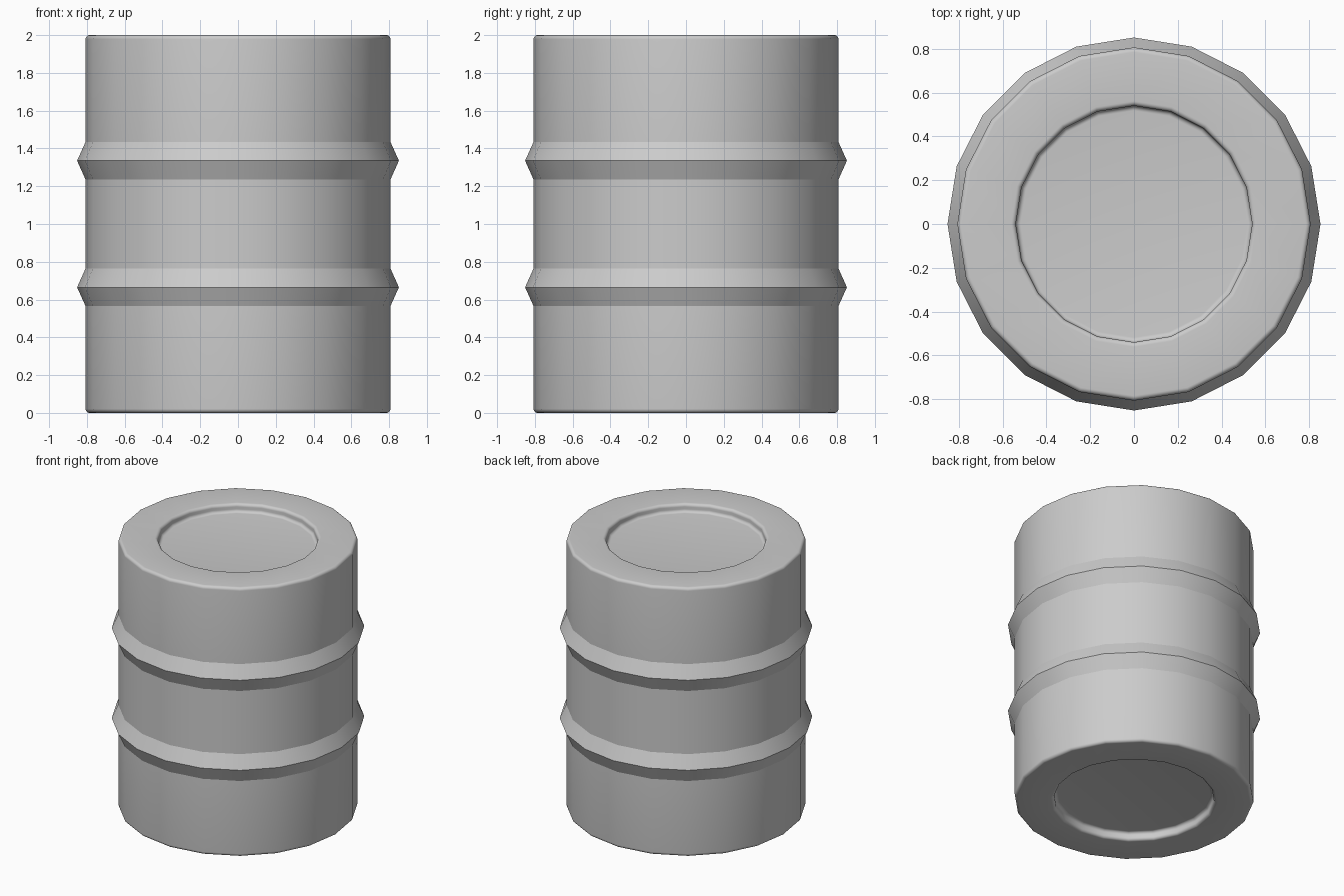
import bpy, bmesh, math

if "Cube" in bpy.data.objects:
    bpy.data.objects.remove(bpy.data.objects["Cube"])

SIDES = 20
R, RIB, BEV = 0.807, 0.852, 0.022     # body radius, rib radius, edge rounding
LID, DEPTH = 0.54, 0.06               # recess radius and depth
SEG = 6


def arc(cx, cz, r, a0, a1):
    """Points on a rounded corner, from angle a0 to a1 in degrees."""
    return [(cx + r * math.cos(math.radians(a0 + (a1 - a0) * i / SEG)),
             cz + r * math.sin(math.radians(a0 + (a1 - a0) * i / SEG)))
            for i in range(SEG + 1)]


# Upper half of the profile: mid-height, rib, rim, recess
upper = [(R, 1.235), (RIB, 1.335), (R, 1.435)]
upper += arc(R - BEV, 2 - BEV, BEV, 0, 90)
upper += arc(LID + BEV, 2 - BEV, BEV, 90, 180)
upper += arc(LID - BEV, 2 - DEPTH + BEV, BEV, 0, -90)
profile = [(r, 2 - z) for r, z in reversed(upper)] + upper

# Spin the profile into rings and close both ends
bm = bmesh.new()
rings = []
for r, z in profile:
    rings.append([bm.verts.new((r * math.cos(2 * math.pi * i / SIDES),
                                r * math.sin(2 * math.pi * i / SIDES), z))
                  for i in range(SIDES)])
for a, b in zip(rings, rings[1:]):
    for i in range(SIDES):
        j = (i + 1) % SIDES
        bm.faces.new((a[i], a[j], b[j], b[i]))
bm.faces.new(rings[0][::-1])
bm.faces.new(rings[-1])
bmesh.ops.recalc_face_normals(bm, faces=bm.faces)

mesh = bpy.data.meshes.new("barrel")
bm.to_mesh(mesh)
bm.free()
barrel = bpy.data.objects.new("barrel", mesh)
bpy.context.collection.objects.link(barrel)

# Smooth the rounded sides, keep the rib creases sharp
bpy.context.view_layer.objects.active = barrel
barrel.select_set(True)
bpy.ops.object.shade_smooth_by_angle(angle=math.radians(20))
